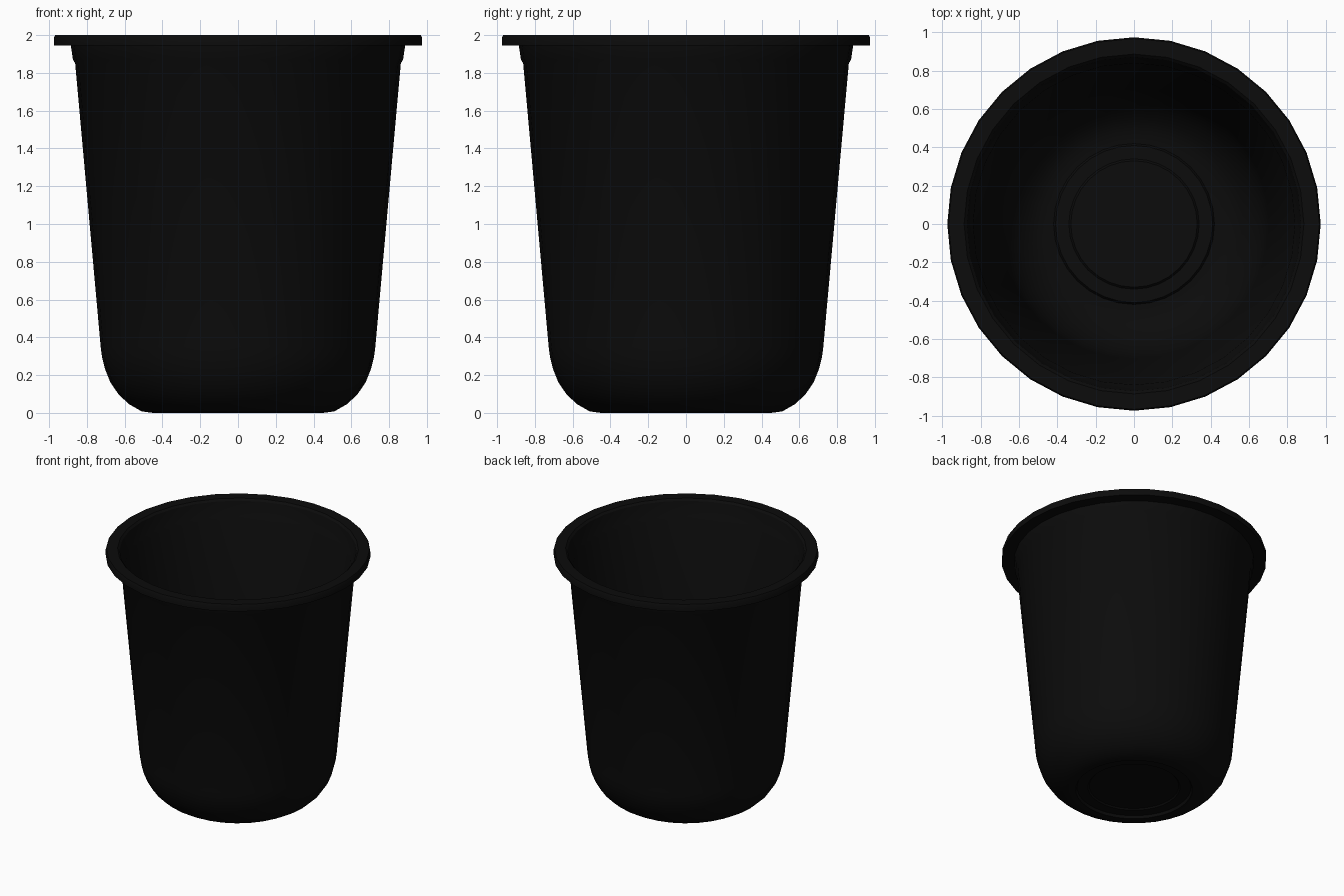
import bpy, bmesh, math

if "Cube" in bpy.data.objects:
    bpy.data.objects.remove(bpy.data.objects["Cube"])

SIDES = 32

black = bpy.data.materials.new("black_plastic")
black.diffuse_color = (0.0035, 0.0035, 0.0035, 1)
black.use_nodes = True
black.node_tree.nodes["Principled BSDF"].inputs["Base Color"].default_value = black.diffuse_color

# Rounded lower corner of the outer wall, then tapered wall, neck step and rim
corner = [(0.51, 0.008), (0.575, 0.045), (0.63, 0.095), (0.675, 0.16),
          (0.705, 0.235), (0.72, 0.295), (0.727, 0.35)]
outer = [(0.33, 0.03), (0.34, 0.02), (0.42, 0.02), (0.43, 0.0), (0.45, 0.0)] + corner + [
    (0.862, 1.85), (0.874, 1.87), (0.885, 1.945), (0.975, 1.945),
    (0.975, 1.985), (0.968, 2.0)]
# Inside: rim lip, step, wall, rounded floor with shallow rings
inner = [(0.887, 2.0), (0.872, 1.985), (0.85, 1.87), (0.84, 1.85)]
inner += [(r - 0.023, z + 0.018) for r, z in reversed(corner)]
inner += [(0.42, 0.025), (0.41, 0.04), (0.34, 0.04), (0.33, 0.05)]
profile = outer + inner


def lathe(name, pts):
    bm = bmesh.new()
    rings = [[bm.verts.new((r * math.cos(2 * math.pi * i / SIDES),
                            r * math.sin(2 * math.pi * i / SIDES), z))
              for i in range(SIDES)] for r, z in pts]
    for a, b in zip(rings, rings[1:]):
        for i in range(SIDES):
            j = (i + 1) % SIDES
            bm.faces.new((a[i], a[j], b[j], b[i]))
    # Close the underside and the inside floor
    bm.faces.new(rings[0][::-1])
    bm.faces.new(rings[-1])
    bmesh.ops.recalc_face_normals(bm, faces=bm.faces)
    mesh = bpy.data.meshes.new(name)
    bm.to_mesh(mesh)
    bm.free()
    mesh.materials.append(black)
    ob = bpy.data.objects.new(name, mesh)
    bpy.context.collection.objects.link(ob)
    return ob


pot = lathe("plant_pot", profile)
bpy.context.view_layer.objects.active = pot
pot.select_set(True)
bpy.ops.object.shade_smooth_by_angle(angle=math.radians(30))
